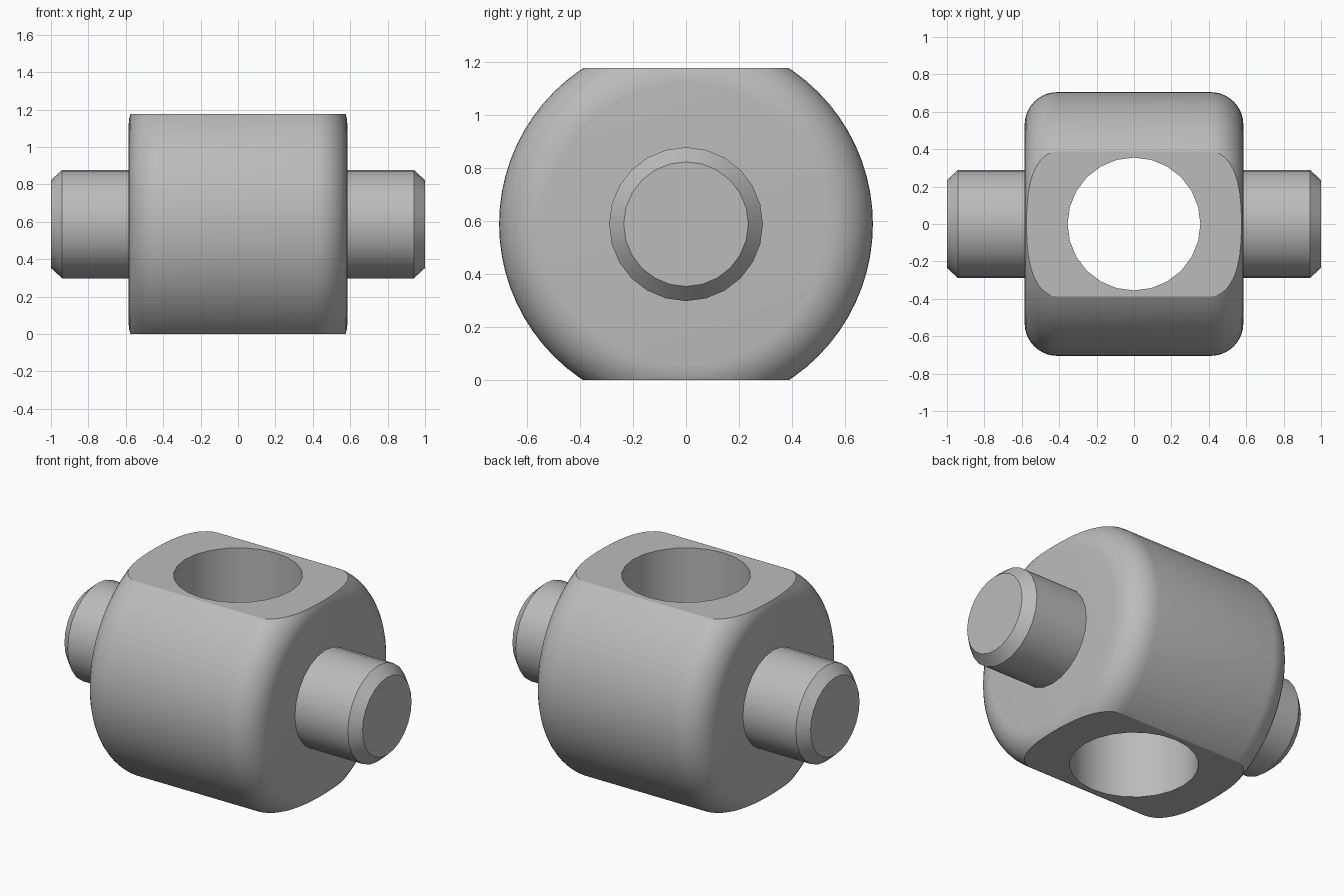
import bpy, bmesh
from math import sin, cos, pi, radians
from mathutils import Matrix, Vector

old = bpy.data.objects.get("Cube")
if old:
    bpy.data.objects.remove(old, do_unlink=True)

MID = 0.588        # height of the pin axis
RADIUS = 0.705     # body radius
HALF = 0.585       # body half length
FILLET = 0.175
BORE = 0.355

steel = bpy.data.materials.new("plain grey")
steel.use_nodes = True
grey = (0.5, 0.5, 0.5, 1)
steel.diffuse_color = grey
steel.node_tree.nodes["Principled BSDF"].inputs["Base Color"].default_value = grey


def lathe(name, profile, steps):
    """Spin (x, radius) points about the x axis, capping both ends."""
    bm = bmesh.new()
    rings = []
    for x, r in profile:
        angles = [2 * pi * i / steps for i in range(steps)]
        rings.append([bm.verts.new((x, r * sin(a), MID + r * cos(a))) for a in angles])
    for a, b in zip(rings, rings[1:]):
        for i in range(steps):
            j = (i + 1) % steps
            bm.faces.new((a[i], a[j], b[j], b[i]))
    bm.faces.new(rings[0])
    bm.faces.new(rings[-1])
    return finish(name, bm)


def finish(name, bm):
    bmesh.ops.recalc_face_normals(bm, faces=bm.faces[:])
    mesh = bpy.data.meshes.new(name)
    bm.to_mesh(mesh)
    bm.free()
    mesh.materials.append(steel)
    obj = bpy.data.objects.new(name, mesh)
    bpy.context.collection.objects.link(obj)
    return obj


def smooth(obj):
    bpy.ops.object.select_all(action="DESELECT")
    obj.select_set(True)
    bpy.context.view_layer.objects.active = obj
    bpy.ops.object.shade_smooth_by_angle(angle=radians(28))


# Rounded barrel body
arc = [pi / 2 * i / 10 for i in range(11)]
right = [(HALF - FILLET + FILLET * sin(a), RADIUS - FILLET + FILLET * cos(a)) for a in arc]
left = [(-x, r) for x, r in reversed(right)]
body = lathe("barrel_body", left + right, 72)

# Flats on top and bottom
bm = bmesh.new()
bm.from_mesh(body.data)
for side in (-1, 1):
    cut = bmesh.ops.bisect_plane(
        bm, geom=bm.verts[:] + bm.edges[:] + bm.faces[:], dist=1e-5,
        plane_co=Vector((0, 0, MID + side * MID)), plane_no=Vector((0, 0, side)),
        clear_outer=True)
    rim = [e for e in cut["geom_cut"] if isinstance(e, bmesh.types.BMEdge)]
    bmesh.ops.holes_fill(bm, edges=rim, sides=0)
bmesh.ops.recalc_face_normals(bm, faces=bm.faces[:])
bm.to_mesh(body.data)
bm.free()

# Vertical through bore
bm = bmesh.new()
bmesh.ops.create_cone(bm, cap_ends=True, segments=24, radius1=BORE, radius2=BORE,
                      depth=2, matrix=Matrix.Translation((0, 0, MID)))
cutter = finish("bore_cutter", bm)
cutter.hide_render = True
mod = body.modifiers.new("bore", "BOOLEAN")
mod.operation = "DIFFERENCE"
mod.solver = "EXACT"
mod.object = cutter
bpy.context.view_layer.objects.active = body
bpy.ops.object.modifier_apply(modifier=mod.name)
bpy.data.objects.remove(cutter, do_unlink=True)
smooth(body)

# Chamfered pins on both sides
for name, s in (("left_pin", 1), ("right_pin", -1)):
    pin = lathe(name, [(s * 0.5, 0.29), (s * 0.94, 0.29), (s, 0.235)], 24)
    smooth(pin)
